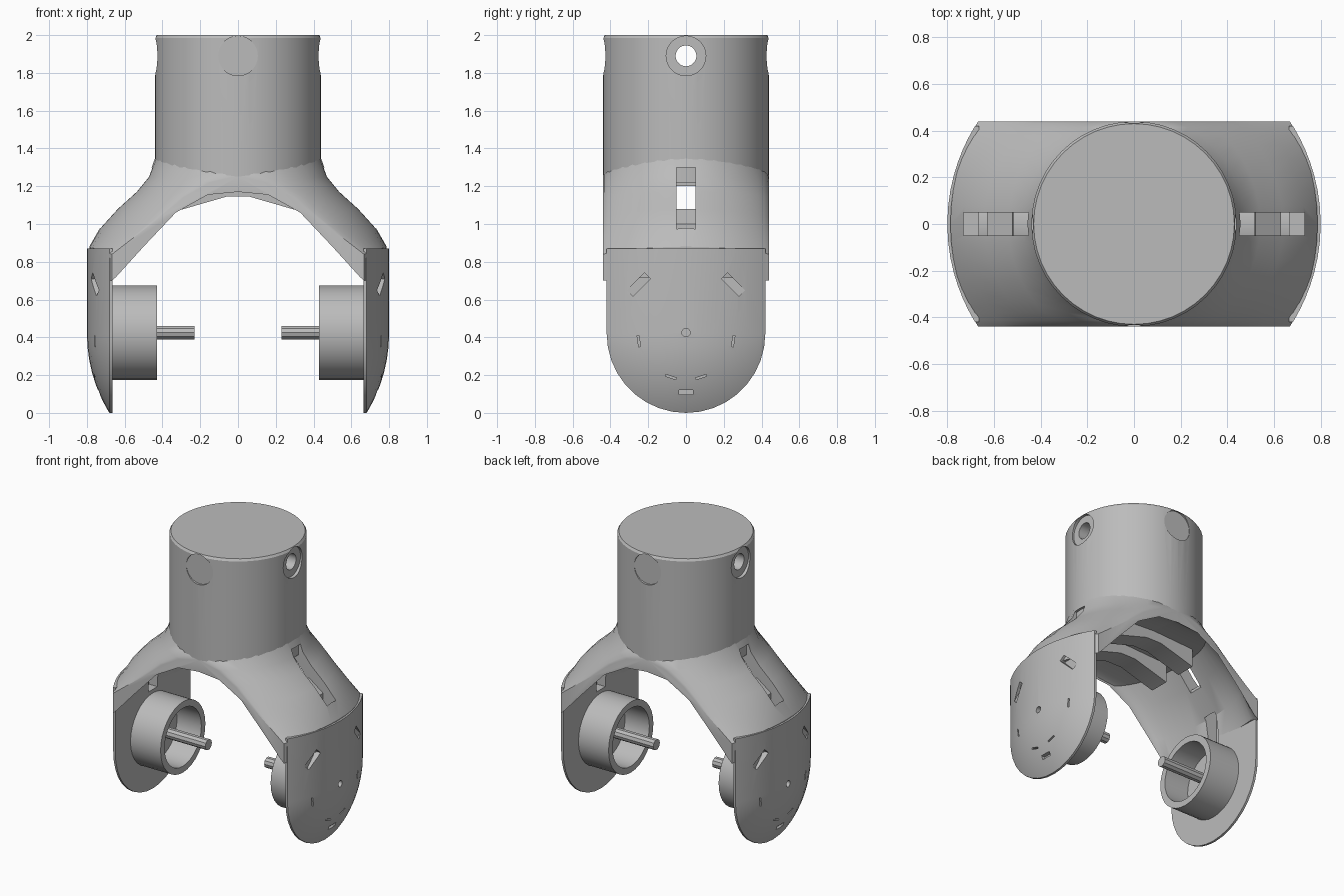
import bpy, bmesh
from math import sin, cos, sqrt, pi, radians
from mathutils import Matrix, Vector

if "Cube" in bpy.data.objects:
    bpy.data.objects.remove(bpy.data.objects["Cube"])

grey = bpy.data.materials.new("light_grey")
grey.use_nodes = True
grey.diffuse_color = (0.5, 0.5, 0.5, 1)
grey.node_tree.nodes["Principled BSDF"].inputs["Base Color"].default_value = (0.5, 0.5, 0.5, 1)


def finish(bm, name):
    bmesh.ops.remove_doubles(bm, verts=bm.verts, dist=1e-4)
    bmesh.ops.recalc_face_normals(bm, faces=bm.faces)
    mesh = bpy.data.meshes.new(name)
    bm.to_mesh(mesh)
    bm.free()
    mesh.materials.append(grey)
    obj = bpy.data.objects.new(name, mesh)
    bpy.context.collection.objects.link(obj)
    return obj


def loft(name, sections):
    """Join closed sections with equal point counts and cap both ends."""
    bm = bmesh.new()
    rings = [[bm.verts.new(p) for p in s] for s in sections]
    n = len(rings[0])
    for a, b in zip(rings, rings[1:]):
        for i in range(n):
            j = (i + 1) % n
            bm.faces.new((a[i], a[j], b[j], b[i]))
    bm.faces.new(rings[0])
    bm.faces.new(rings[-1])
    return finish(bm, name)


def prism(name, profile, y0, y1):
    return loft(name, [[(x, y, z) for x, z in profile] for y in (y0, y1)])


def rod(name, axis, start, end, radius, z, sides=32):
    bm = bmesh.new()
    turn = Vector((0, 0, 1)).rotation_difference(axis).to_matrix().to_4x4()
    place = Matrix.Translation(axis * (start + end) / 2 + Vector((0, 0, z))) @ turn
    bmesh.ops.create_cone(bm, cap_ends=True, segments=sides, radius1=radius,
                          radius2=radius, depth=abs(end - start), matrix=place)
    return finish(bm, name)


def block(name, centre, size, tilt=0):
    bm = bmesh.new()
    m = Matrix.Translation(centre) @ Matrix.Rotation(radians(tilt), 4, 'X') @ Matrix.Diagonal((*size, 1))
    bmesh.ops.create_cube(bm, size=1, matrix=m)
    return finish(bm, name)


def activate(obj):
    bpy.ops.object.select_all(action='DESELECT')
    obj.select_set(True)
    bpy.context.view_layer.objects.active = obj


def cut(obj, cutters):
    activate(obj)
    for c in cutters:
        mod = obj.modifiers.new("cut", 'BOOLEAN')
        mod.operation, mod.solver, mod.object = 'DIFFERENCE', 'EXACT', c
        bpy.ops.object.modifier_apply(modifier=mod.name)
        bpy.data.objects.remove(c)


def complete(obj, mirror=True):
    activate(obj)
    bpy.ops.object.shade_smooth_by_angle(angle=radians(28))
    if mirror:
        mod = obj.modifiers.new("mirror", 'MIRROR')
        mod.use_mirror_merge = False
        bpy.ops.object.modifier_apply(modifier=mod.name)


X, Y = Vector((1, 0, 0)), Vector((0, 1, 0))
angles = [radians(a) for a in range(-90, 91, 10)]

# Neck: chamfered cylinder with recesses and a cross hole
neck_rings = [(0.44, 1.22), (0.44, 1.985), (0.43, 2.0)]
neck = loft("neck", [[(r * cos(k * pi / 24), r * sin(k * pi / 24), z) for k in range(48)]
                     for r, z in neck_rings])
recesses = [rod("cutter", axis, s * depth, s * 0.6, 0.105, 1.89)
            for axis, depth in ((X, 0.415), (Y, 0.425)) for s in (1, -1)]
cut(neck, recesses + [rod("cutter", X, -0.6, 0.6, 0.055, 1.89)])
complete(neck, False)

# Fork arm: sections blend from a thick middle to a thin edge
outer_mid = [(0, 1.36), (0.435, 1.36), (0.475, 1.25), (0.54, 1.17), (0.64, 1.08),
             (0.73, 0.98), (0.787, 0.88), (0.78, 0.72)]
outer_edge = [(0, 1.25), (0.02, 1.25), (0.15, 1.22), (0.29, 1.14), (0.42, 1.03),
              (0.55, 0.93), (0.667, 0.84), (0.667, 0.70)]
inner_mid = [(0.67, 0.72), (0.645, 0.9), (0.5, 1.08), (0.4, 1.2), (0, 1.22)]
inner_edge = [(0.645, 0.72), (0.5, 0.88), (0.33, 1.06), (0.16, 1.155), (0, 1.17)]


def blend(mid, edge, angle, first, last):
    points = []
    for i, (m, e) in enumerate(zip(mid, edge)):
        power = first + (last - first) * i / (len(mid) - 1)
        w = max(cos(angle), 0) ** power
        points.append((e[0] + (m[0] - e[0]) * w, 0.44 * sin(angle), e[1] + (m[1] - e[1]) * w))
    return points


arm = loft("fork_arm", [blend(outer_mid, outer_edge, a, 1, 2) + blend(inner_mid, inner_edge, a, 1, 1)
                        for a in angles])


# Cable channel shared by the arm and the leg
def channel():
    profile = [(0.38, 1.0), (0.51, 1.0), (0.52, 1.08), (0.63, 1.0), (0.63, 0.7),
               (0.73, 0.7), (0.73, 1.3), (0.38, 1.3)]
    return prism("cutter", profile, -0.05, 0.05)


cut(arm, [channel()])
complete(arm)


# Leg: flat inside, domed outside, round bottom
def dome(y, drop):
    return sqrt(0.64 - y * y - drop * drop)


def leg_section(angle):
    y, reach = 0.42 * sin(angle), 0.42 * max(cos(angle), 0)
    points = [(dome(y, 0), y, 0.87)]
    for k in range(10):
        drop = reach * sin(k * pi / 18)
        points.append((dome(y, drop), y, 0.42 - drop))
    return points + [(0.665, y, 0.42 - reach), (0.665, y, 0.87)]


leg = loft("leg", [leg_section(a) for a in angles])

# Slots in the outer leg face: y, z, length, width, tilt
slots = [(0, 0.11, 0.075, 0.025, 0)]
for s in (1, -1):
    slots += [(s * 0.25, 0.68, 0.13, 0.045, -45 * s), (s * 0.08, 0.19, 0.06, 0.01, 18 * s),
              (s * 0.25, 0.38, 0.01, 0.06, -8 * s)]
cutters = [block("cutter", (dome(y, max(0.42 - z, 0)) + 0.03, y, z), (0.11, l, w), t)
           for y, z, l, w, t in slots]
cut(leg, cutters + [rod("cutter", X, 0.74, 0.9, 0.022, 0.425, 16), channel()])
complete(leg)

# Hub cup and axle
hub = rod("hub", X, 0.43, 0.67, 0.25, 0.425)
cut(hub, [rod("cutter", X, 0.3, 0.62, 0.205, 0.425)])
complete(hub)
axle = rod("axle", X, 0.23, 0.64, 0.037, 0.425, 10)
complete(axle)

# Ribs below the neck, either side of the channel
for side, name in ((1, "rear_rib"), (-1, "front_rib")):
    rib = prism(name, [(-0.32, 1.07), (-0.06, 1.145), (0.06, 1.145), (0.32, 1.07),
                       (0.32, 1.24), (-0.32, 1.24)], side * 0.06, side * 0.2)
    complete(rib, False)
